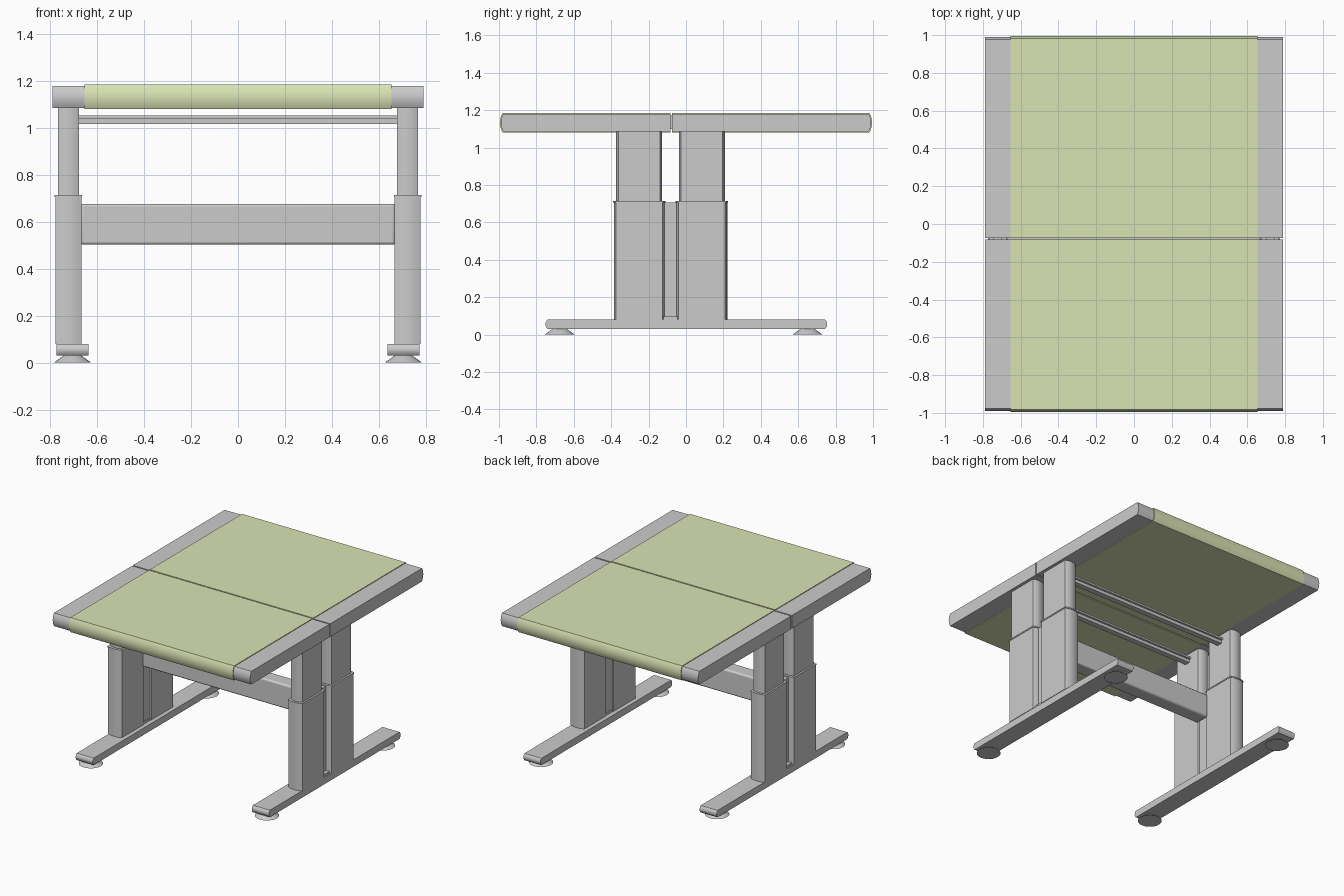
import bpy, bmesh
from math import sin, cos, asin, pi

if "Cube" in bpy.data.objects:
    bpy.data.objects.remove(bpy.data.objects["Cube"])

green = bpy.data.materials.new("panel_green")
green.diffuse_color = (0.70, 0.77, 0.46, 1)
green.use_nodes = True
green.node_tree.nodes["Principled BSDF"].inputs["Base Color"].default_value = green.diffuse_color


def bulged_profile(y0, y1, w0, w1, lo, hi, n=8):
    """Closed (y, w) outline: a rectangle whose y ends swell outward by lo / hi."""
    mid, half = (w0 + w1) / 2, (w1 - w0) / 2
    ts = [-1 + 2 * i / n for i in range(n + 1)]
    end = [(y1 - hi + hi * (1 - t * t), mid + half * t) for t in ts] if hi else [(y1, w0), (y1, w1)]
    start = [(y0 + lo - lo * (1 - t * t), mid + half * t) for t in ts] if lo else [(y0, w0), (y0, w1)]
    return end + start[::-1]


def block(name, x, y, z, lo=0.0, hi=0.0, along="x", mat=None):
    """Box with optional curved y ends, extruded along x or z."""
    w, e = (z, x) if along == "x" else (x, z)
    prof = bulged_profile(*y, *w, lo, hi)
    bm = bmesh.new()
    verts = [bm.verts.new((e[0], a, b) if along == "x" else (b, a, e[0])) for a, b in prof]
    face = bm.faces.new(verts)
    ext = bmesh.ops.extrude_face_region(bm, geom=[face])
    d = e[1] - e[0]
    bmesh.ops.translate(bm, vec=(d, 0, 0) if along == "x" else (0, 0, d),
                        verts=[v for v in ext["geom"] if isinstance(v, bmesh.types.BMVert)])
    bmesh.ops.recalc_face_normals(bm, faces=bm.faces)
    return finish(name, bm, mat)


def finish(name, bm, mat=None):
    me = bpy.data.meshes.new(name)
    bm.to_mesh(me)
    bm.free()
    ob = bpy.data.objects.new(name, me)
    bpy.context.collection.objects.link(ob)
    if mat:
        me.materials.append(mat)
    bpy.context.view_layer.objects.active = ob
    ob.select_set(True)
    bpy.ops.object.shade_smooth_by_angle(angle=0.6)
    ob.select_set(False)
    return ob


def foot_pad(name, x, y):
    bm = bmesh.new()
    bmesh.ops.create_cone(bm, cap_ends=True, segments=24, radius1=0.08, radius2=0.035, depth=0.032)
    bmesh.ops.translate(bm, vec=(x, y, 0.016), verts=bm.verts)
    finish(name, bm)


def span(s, a, b):
    return tuple(sorted((s * a, s * b)))


# table top halves, split by the hinge gap
halves = [("front", -0.995, -0.083, 0.014, 0), ("back", -0.074, 0.995, 0, 0.014)]
for tag, y0, y1, lo, hi in halves:
    block(tag + "_panel", (-0.655, 0.655), (y0, y1), (1.08, 1.185), lo, hi, mat=green)

for side, s in (("left", -1), ("right", 1)):
    # side rails of the top and their hinge knuckles
    for tag, y0, y1, lo, hi in halves:
        block(f"{side}_{tag}_rail", span(s, 0.655, 0.79),
              (y0 + (0.005 if lo else 0), y1 - (0.005 if hi else 0)), (1.085, 1.18), lo, hi)
    block(side + "_hinge", span(s, 0.70, 0.745), (-0.084, -0.073), (1.10, 1.172))

    # floor runner with pads
    block(side + "_foot", span(s, 0.637, 0.773), (-0.752, 0.755), (0.03, 0.08), 0.012, 0.012)
    for tag, y in (("front", -0.675), ("back", 0.65)):
        foot_pad(f"{side}_{tag}_pad", s * 0.705, y)

    # telescopic columns: outer tube, collar, inner tube
    for tag, c in (("front", -0.25), ("back", 0.085)):
        block(f"{side}_{tag}_outer_column", span(s, 0.667, 0.777), (c - 0.136, c + 0.136),
              (0.08, 0.706), 0.012, 0.012, "z")
        block(f"{side}_{tag}_collar", span(s, 0.664, 0.781), (c - 0.14, c + 0.14),
              (0.706, 0.715), 0.012, 0.012, "z")
        block(f"{side}_{tag}_inner_column", span(s, 0.677, 0.768), (c - 0.123, c + 0.123),
              (0.715, 1.086), 0.012, 0.012, "z")

    # recessed filler between the outer columns and its base ledge
    block(side + "_column_filler", span(s, 0.675, 0.74), (-0.125, -0.04), (0.08, 0.706))
    block(side + "_filler_base", span(s, 0.67, 0.765), (-0.122, -0.045), (0.08, 0.096))

# main cross beam between the column pairs
beam = block("cross_beam", (-0.67, 0.67), (-0.138, -0.03), (0.503, 0.677))
bev = beam.modifiers.new("edge_round", "BEVEL")
bev.width = 0.012
bev.segments = 3

# slim tie bars under the top: flat flange over a narrower web
for tag, c in (("front", -0.25), ("back", 0.085)):
    block(tag + "_tie_flange", (-0.68, 0.68), (c - 0.035, c + 0.035), (1.04, 1.053))
    block(tag + "_tie_web", (-0.68, 0.68), (c - 0.02, c + 0.02), (1.017, 1.04))
